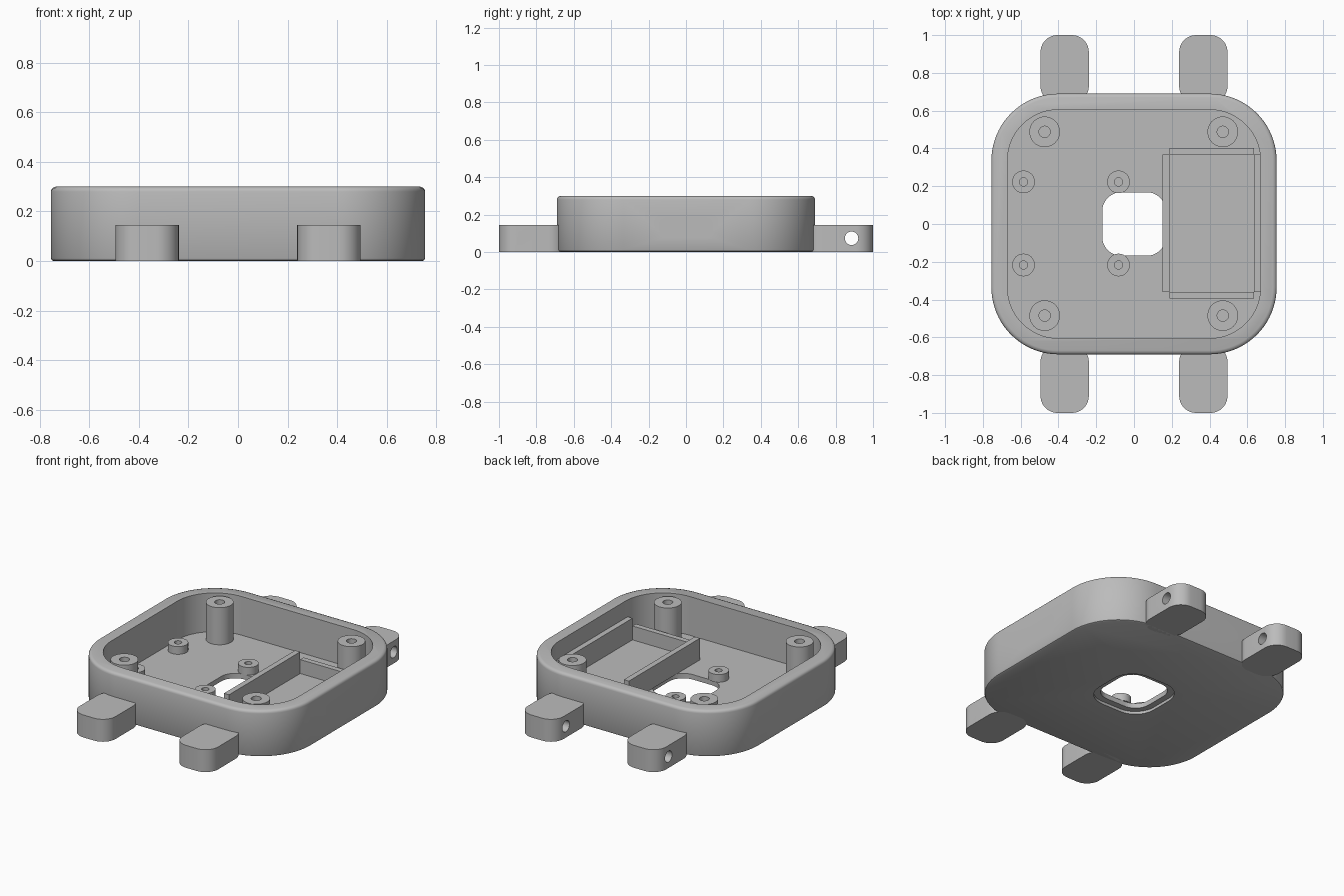
import bpy, bmesh, math
from mathutils import Matrix

cube = bpy.data.objects.get("Cube")
if cube:
    bpy.data.objects.remove(cube, do_unlink=True)

grey = bpy.data.materials.new("plain grey")
grey.use_nodes = True
COLOUR = (0.5, 0.5, 0.5, 1)
grey.diffuse_color = COLOUR
grey.node_tree.nodes["Principled BSDF"].inputs["Base Color"].default_value = COLOUR

FLOOR = 0.05
RIM = 0.3


def outline(hx, hy, r, steps):
    """Rounded rectangle, counter-clockwise; full radius gives a circle."""
    pts = []
    for q, (sx, sy) in enumerate(((1, 1), (-1, 1), (-1, -1), (1, -1))):
        for i in range(steps + 1):
            a = math.pi / 2 * (q + i / steps)
            pts.append((sx * (hx - r) + r * math.cos(a), sy * (hy - r) + r * math.sin(a)))
    return pts


def prism(name, centre, half, r, layers, steps=10, turn=None):
    """Stack rounded outlines; each layer is (height, inset)."""
    bm = bmesh.new()
    rings = [[bm.verts.new((x, y, z)) for x, y in outline(half[0] - d, half[1] - d, r - d, steps)]
             for z, d in layers]
    n = len(rings[0])
    bm.faces.new(rings[0][::-1])
    bm.faces.new(rings[-1])
    for lo, hi in zip(rings, rings[1:]):
        for i in range(n):
            j = (i + 1) % n
            bm.faces.new((lo[i], lo[j], hi[j], hi[i]))
    bmesh.ops.remove_doubles(bm, verts=bm.verts, dist=1e-5)
    if turn:
        bm.transform(turn)
    bm.transform(Matrix.Translation(centre))
    return finish(name, bm)


def box(name, x0, x1, y0, y1, z0, z1):
    bm = bmesh.new()
    bmesh.ops.create_cube(bm, size=1)
    bm.transform(Matrix.Translation(((x0 + x1) / 2, (y0 + y1) / 2, (z0 + z1) / 2))
                 @ Matrix.Diagonal((x1 - x0, y1 - y0, z1 - z0, 1)))
    return finish(name, bm)


def finish(name, bm):
    bmesh.ops.recalc_face_normals(bm, faces=bm.faces)
    mesh = bpy.data.meshes.new(name)
    bm.to_mesh(mesh)
    bm.free()
    mesh.materials.append(grey)
    ob = bpy.data.objects.new(name, mesh)
    bpy.context.collection.objects.link(ob)
    return ob


def cut(ob, *cutters):
    for c in cutters:
        c.hide_render = True
        mod = ob.modifiers.new("cut", "BOOLEAN")
        mod.operation, mod.solver, mod.object = "DIFFERENCE", "EXACT", c
        bpy.context.view_layer.objects.active = ob
        bpy.ops.object.modifier_apply(modifier=mod.name)
    return ob


ALONG_X = Matrix.Rotation(math.pi / 2, 4, "Z") @ Matrix.Rotation(math.pi / 2, 4, "X")
helpers = []


def cutter(*args, **kw):
    helpers.append(prism("cutter", *args, **kw))
    return helpers[-1]


# Side port cutters: slot on the left, round hole on the right
slot = cutter((0.75, 0, 0.133), (0.143, 0.053), 0.042, [(-0.2, 0), (0.2, 0)], turn=ALONG_X)
port = cutter((-0.75, 0, 0.153), (0.092, 0.092), 0.092, [(-0.2, 0), (0.2, 0)], turn=ALONG_X)

# Tray with softened outer edges, cavity, floor opening and recess below it
shell = prism("tray_shell", (0, 0, 0), (0.755, 0.69), 0.355,
              [(0, 0.012), (0.004, 0.004), (0.012, 0), (RIM - 0.02, 0), (RIM - 0.012, 0.002),
               (RIM - 0.005, 0.007), (RIM, 0.02)], steps=20)
cut(shell,
    cutter((0, 0, 0), (0.67, 0.605), 0.27, [(FLOOR, 0), (0.5, 0)], steps=20),
    cutter((0, 0, 0), (0.168, 0.168), 0.1, [(-0.1, 0), (0.1, 0)]),
    cutter((0, 0, 0), (0.208, 0.208), 0.14, [(-0.1, 0), (0.018, 0)]),
    slot, port)

# Strap lugs with cross holes
for sx, side in ((1, "left"), (-1, "right")):
    for sy, end in ((1, "back"), (-1, "front")):
        lug = prism(f"lug_{end}_{side}", (sx * 0.367, sy * 0.82, 0), (0.128, 0.18), 0.09,
                    [(0, 0), (0.145, 0)])
        cut(lug, cutter((sx * 0.367, sy * 0.885, 0.073), (0.036, 0.036), 0.036,
                        [(-0.2, 0), (0.2, 0)], turn=ALONG_X, steps=8))


# Hollow screw posts and board standoffs
def post(name, x, y, r, bore, top):
    ob = prism(name, (x, y, 0), (r, r), r, [(FLOOR, 0), (top, 0)])
    cut(ob, cutter((x, y, 0), (bore, bore), bore, [(FLOOR + 0.01, 0), (top + 0.1, 0)], steps=6))


for y, end in ((0.488, "back"), (-0.485, "front")):
    post(f"screw_post_{end}_left", 0.47, y, 0.081, 0.03, 0.29)
    post(f"screw_post_{end}_right", -0.473, y, 0.081, 0.03, 0.29)
for y, end in ((0.223, "back"), (-0.217, "front")):
    post(f"standoff_{end}_inner", -0.082, y, 0.06, 0.022, 0.1)
    post(f"standoff_{end}_outer", -0.585, y, 0.06, 0.022, 0.1)

# Compartment walls
box("compartment_divider", 0.152, 0.188, -0.36, 0.367, FLOOR, 0.19)
side_wall = box("compartment_side_wall", 0.635, 0.672, -0.36, 0.367, FLOOR, 0.19)
cut(side_wall, slot)
box("compartment_back_wall", 0.188, 0.635, 0.367, 0.402, FLOOR, 0.14)
box("compartment_front_wall", 0.188, 0.635, -0.395, -0.36, FLOOR, 0.14)

# Remove cutters and smooth the curved faces
for h in helpers:
    bpy.data.objects.remove(h, do_unlink=True)
bpy.ops.object.select_all(action="DESELECT")
for ob in bpy.context.collection.objects:
    if ob.type == "MESH" and grey.name in ob.data.materials:
        ob.select_set(True)
        bpy.context.view_layer.objects.active = ob
bpy.ops.object.shade_smooth_by_angle(angle=math.radians(35))
